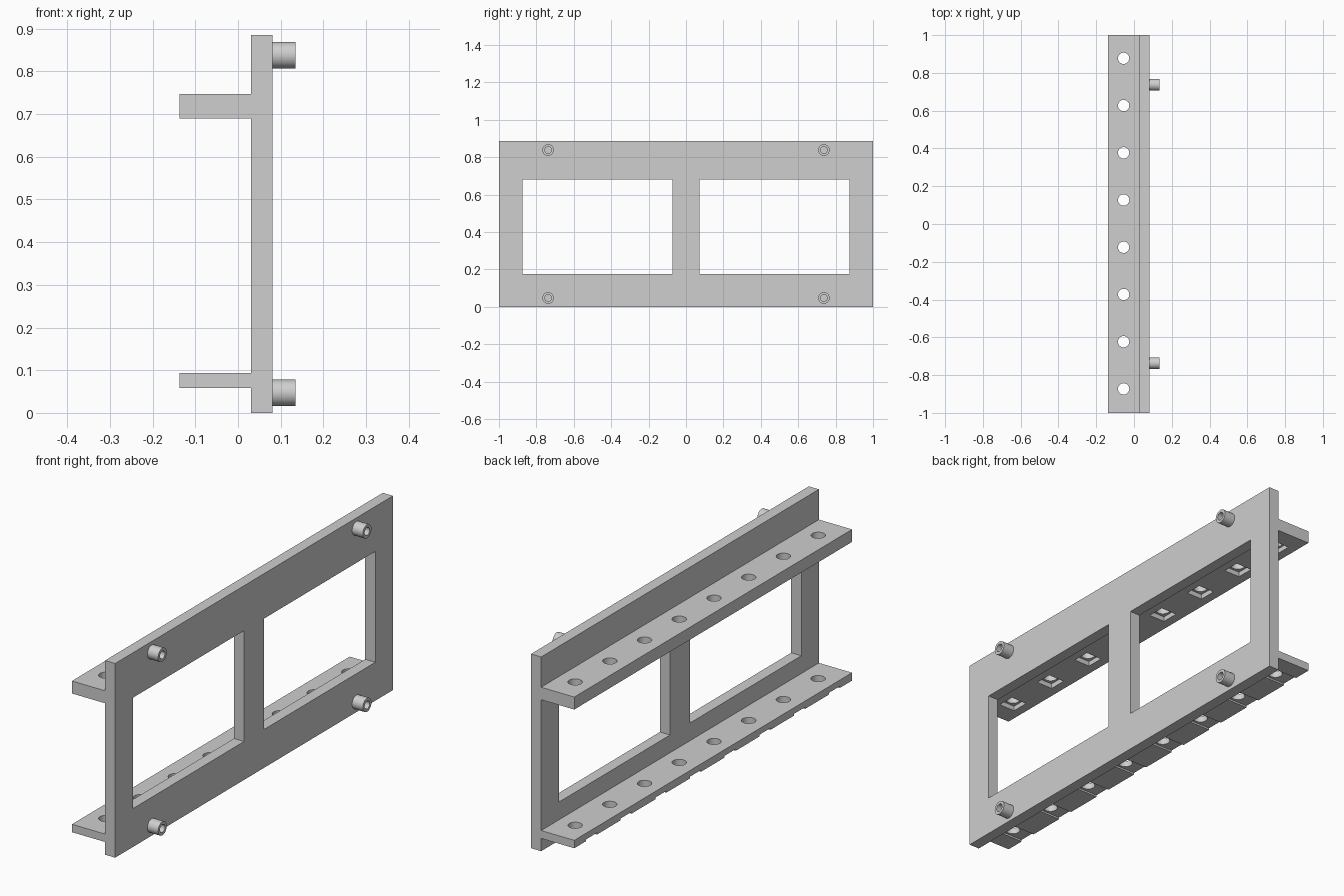
import bpy
import bmesh
import math
from mathutils import Matrix, Vector

cube = bpy.data.objects.get("Cube")
if cube:
    bpy.data.objects.remove(cube, do_unlink=True)

# One plain grey for the whole bracket
grey = bpy.data.materials.new("plain grey")
grey.use_nodes = True
GREY = (0.62, 0.62, 0.62, 1)
grey.diffuse_color = GREY
grey.node_tree.nodes["Principled BSDF"].inputs["Base Color"].default_value = GREY


def add_box(bm, lo, hi):
    lo, hi = Vector(lo), Vector(hi)
    size = Matrix.Diagonal((hi - lo).to_4d())
    size[3][3] = 1
    bmesh.ops.create_cube(bm, size=1, matrix=Matrix.Translation((lo + hi) / 2) @ size)


def add_cylinder(bm, centre, radius, length, axis="Z"):
    turn = Matrix.Rotation(math.pi / 2, 4, "Y") if axis == "X" else Matrix()
    bmesh.ops.create_cone(bm, cap_ends=True, segments=32, radius1=radius, radius2=radius,
                          depth=length, matrix=Matrix.Translation(centre) @ turn)


def finish(name, bm):
    mesh = bpy.data.meshes.new(name)
    bm.to_mesh(mesh)
    bm.free()
    mesh.materials.append(grey)
    obj = bpy.data.objects.new(name, mesh)
    bpy.context.collection.objects.link(obj)
    return obj


def select(obj):
    bpy.ops.object.select_all(action="DESELECT")
    obj.select_set(True)
    bpy.context.view_layer.objects.active = obj


def cut(obj, bm):
    cutter = finish("cutter", bm)
    cutter.hide_render = True
    mod = obj.modifiers.new("cut", "BOOLEAN")
    mod.operation = "DIFFERENCE"
    mod.solver = "EXACT"
    mod.object = cutter
    select(obj)
    bpy.ops.object.modifier_apply(modifier=mod.name)
    bpy.data.objects.remove(cutter, do_unlink=True)


def smooth(obj):
    select(obj)
    bpy.ops.object.shade_smooth_by_angle(angle=math.radians(30))


BACK, FACE, OUTER = 0.03, 0.081, -0.137
HOLE_X = -0.055
HOLE_YS = [-0.873 + 0.25 * i for i in range(8)]

# Upright plate with two windows
bm = bmesh.new()
add_box(bm, (BACK, -1, 0), (FACE, 1, 0.885))
plate = finish("upright_plate", bm)
bm = bmesh.new()
for side in (-1, 1):
    near, far = sorted((side * 0.072, side * 0.873))
    add_box(bm, (-0.1, near, 0.175), (0.2, far, 0.68))
cut(plate, bm)


# Shelves: a row of round holes, with nut recesses on the underside
def build_shelf(name, bottom, top, recess_outer, recess_inner, depth):
    bm = bmesh.new()
    add_box(bm, (OUTER, -1, bottom), (BACK, 1, top))
    shelf = finish(name, bm)
    recesses, holes = bmesh.new(), bmesh.new()
    for y in HOLE_YS:
        add_box(recesses, (recess_outer, y - 0.04, bottom - 0.05),
                (recess_inner, y + 0.04, bottom + depth))
        add_cylinder(holes, (HOLE_X, y, top), 0.03, 0.3)
    cut(shelf, recesses)
    cut(shelf, holes)
    smooth(shelf)


build_shelf("upper_shelf", 0.69, 0.747, HOLE_X - 0.04, HOLE_X + 0.04, 0.022)
build_shelf("lower_shelf", 0.058, 0.094, OUTER - 0.05, HOLE_X + 0.04, 0.008)

# Four hollow pegs on the face
for height, z in (("lower", 0.047), ("upper", 0.838)):
    for end, y in (("front", -0.737), ("back", 0.737)):
        bm = bmesh.new()
        add_cylinder(bm, ((FACE + 0.135) / 2, y, z), 0.031, 0.135 - FACE, "X")
        peg = finish(f"{height}_{end}_peg", bm)
        bm = bmesh.new()
        add_cylinder(bm, (FACE + 0.05, y, z), 0.018, 0.2, "X")
        cut(peg, bm)
        smooth(peg)
